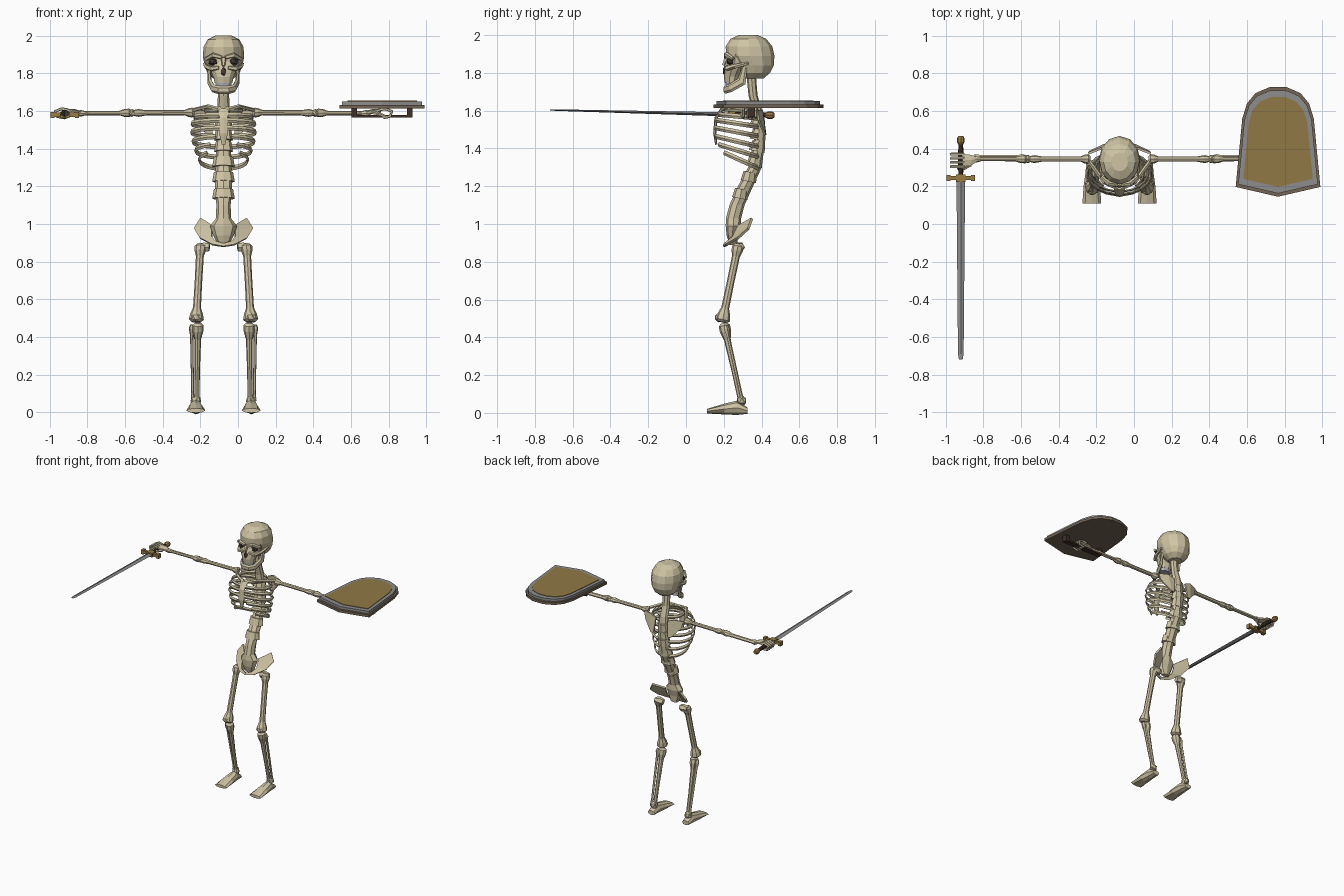
import bpy, bmesh
from math import sin, cos, pi, radians
from mathutils import Vector

if "Cube" in bpy.data.objects:
    bpy.data.objects.remove(bpy.data.objects["Cube"])

MID = -0.077                      # x of the body's own centre line
SIDES = ((1, "left"), (-1, "right"))
X, Y, Z = Vector((1, 0, 0)), Vector((0, 1, 0)), Vector((0, 0, 1))


def material(name, r, g, b):
    mat = bpy.data.materials.new(name)
    mat.use_nodes = True
    mat.diffuse_color = (r, g, b, 1)
    mat.node_tree.nodes["Principled BSDF"].inputs["Base Color"].default_value = (r, g, b, 1)
    return mat


BONE = material("aged bone", 0.62, 0.55, 0.37)
HOLLOW = material("dark hollow", 0.06, 0.05, 0.04)
TEETH = material("grey teeth", 0.42, 0.42, 0.46)
STEEL = material("steel", 0.27, 0.27, 0.27)
BRASS = material("brass", 0.32, 0.2, 0.06)
GOLD = material("shield field", 0.28, 0.19, 0.06)
WOOD = material("shield wood", 0.17, 0.13, 0.09)
GRIP = material("dark leather", 0.05, 0.03, 0.02)


def finish(name, bm, mat):
    bmesh.ops.recalc_face_normals(bm, faces=bm.faces)
    mesh = bpy.data.meshes.new(name)
    bm.to_mesh(mesh)
    bm.free()
    mesh.materials.append(mat)
    obj = bpy.data.objects.new(name, mesh)
    bpy.context.collection.objects.link(obj)
    return obj


def tube(name, pts, radii, mat=BONE, sides=7, ref=Y, axis=None):
    """Skin elliptical rings along a path; radii are (along ref, across ref)."""
    bm = bmesh.new()
    pts = [Vector(p) for p in pts]
    if not isinstance(radii, list):
        radii = [radii] * len(pts)
    rings = []
    for i, p in enumerate(pts):
        t = axis or (pts[min(i + 1, len(pts) - 1)] - pts[max(i - 1, 0)]).normalized()
        u = (ref - t * ref.dot(t)).normalized()
        v = t.cross(u)
        a, b = radii[i] if isinstance(radii[i], tuple) else (radii[i], radii[i])
        rings.append([bm.verts.new(p + u * a * cos(2 * pi * k / sides) + v * b * sin(2 * pi * k / sides))
                      for k in range(sides)])
    for r, q in zip(rings, rings[1:]):
        for k in range(sides):
            bm.faces.new((r[k], r[k - 1], q[k - 1], q[k]))
    bm.faces.new(rings[0])
    bm.faces.new(rings[-1])
    return finish(name, bm, mat)


def bone(name, a, b, profile, ref=Y, sides=8, mat=BONE):
    """Straight bone from a to b; profile lists (fraction, radius)."""
    a, b = Vector(a), Vector(b)
    return tube(name, [a.lerp(b, f) for f, r in profile], [r for f, r in profile], mat, sides, ref)


def stack(name, rows, mat=BONE, sides=12):
    """Level rings given as (z, front y, back y, half width)."""
    return tube(name, [(MID, (f + k) / 2, z) for z, f, k, w in rows],
                [((k - f) / 2, w) for z, f, k, w in rows], mat, sides, Y, Z)


def strip(name, edge_a, edge_b, thick):
    """Thin curved plate between two edges."""
    bm = bmesh.new()
    a, b = [[bm.verts.new(p) for p in e] for e in (edge_a, edge_b)]
    for i in range(len(a) - 1):
        bm.faces.new((a[i], a[i + 1], b[i + 1], b[i]))
    obj = finish(name, bm, BONE)
    mod = obj.modifiers.new("thickness", "SOLIDIFY")
    mod.thickness, mod.offset = thick, 0
    return obj


def box(name, centre, size, mat):
    bm = bmesh.new()
    bmesh.ops.create_cube(bm, size=1)
    bmesh.ops.scale(bm, vec=size, verts=bm.verts)
    bmesh.ops.translate(bm, vec=centre, verts=bm.verts)
    return finish(name, bm, mat)


def ball(name, centre, size, mat):
    bm = bmesh.new()
    bmesh.ops.create_icosphere(bm, subdivisions=1, radius=1)
    bmesh.ops.scale(bm, vec=size, verts=bm.verts)
    bmesh.ops.translate(bm, vec=centre, verts=bm.verts)
    return finish(name, bm, mat)


def at(s, *pts):
    """Points measured outward from the body centre line."""
    return [(MID + s * x, y, z) for x, y, z in pts]


# Skull
stack("cranium", [(2, .28, .38, .045), (1.98, .235, .425, .085), (1.94, .21, .457, .106),
                  (1.89, .212, .468, .11), (1.84, .25, .465, .1), (1.8, .28, .445, .085), (1.77, .31, .41, .05)])
stack("upper_jaw", [(1.9, .22, .34, .09), (1.86, .22, .33, .086), (1.82, .205, .31, .075),
                    (1.78, .2, .29, .055), (1.75, .205, .28, .05)], sides=10)
stack("teeth", [(1.755, .207, .28, .046), (1.725, .21, .28, .046)], TEETH, 10)
half_jaw = [(.078, .31, 1.83), (.074, .295, 1.755), (.055, .235, 1.72), (.025, .208, 1.712)]
tube("lower_jaw", at(1, *half_jaw) + at(-1, *half_jaw[::-1]),
     [(.014, .008), (.026, .01), (.022, .012), (.022, .012)] + [(.022, .012), (.022, .012), (.026, .01), (.014, .008)],
     ref=Z, sides=6)
ball("nose_hollow", (MID, .205, 1.81), (.016, .012, .026), HOLLOW)
tube("nose_bridge", at(1, (0, .215, 1.88), (0, .198, 1.84)), [.014, .009], sides=5)
for s, side in SIDES:
    ball(side + "_eye_socket", at(s, (.055, .237, 1.862))[0], (.027, .024, .024), HOLLOW)
    tube(side + "_brow", at(s, (.01, .208, 1.885), (.055, .213, 1.897), (.095, .25, 1.875)), [.01, .014, .01], sides=5)
    tube(side + "_cheekbone", at(s, (.025, .21, 1.83), (.065, .217, 1.825), (.092, .26, 1.835), (.1, .33, 1.85)),
         [.01, .015, .012, .009], sides=5)

# Spine, with (z, y, depth, half width)
column = [(1.79, .345, .025, .03), (1.68, .355, .024, .03), (1.6, .378, .026, .034), (1.45, .39, .03, .04),
          (1.3, .365, .036, .042), (1.2, .315, .04, .045), (1.1, .27, .04, .038), (1.03, .252, .04, .04),
          (.99, .25, .04, .072), (.94, .245, .03, .055), (.89, .25, .02, .03)]
tube("spine", [(MID, y, z) for z, y, a, b in column], [(a, b) for z, y, a, b in column], sides=8, axis=Z)
for i, (z, y) in enumerate(((1.53, .385), (1.47, .388), (1.41, .385), (1.33, .37), (1.25, .34), (1.16, .295))):
    w = .06 if i > 2 else .05
    tube(f"vertebra_{i + 1}", [(MID, y, z + .025), (MID, y - .01, z - .025)], [(.035, w * .85), (.042, w)], sides=8)

# Rib cage, with (back z, front z, half width, front y, end angle)
ribs = [(1.6, 1.61, .1, .2, 172), (1.56, 1.58, .155, .172, 174), (1.515, 1.55, .17, .158, 175),
        (1.465, 1.51, .172, .153, 174), (1.41, 1.465, .165, .153, 166), (1.355, 1.425, .15, .16, 152),
        (1.295, 1.39, .13, .175, 138)]
for s, side in SIDES:
    for i, (zb, zf, w, front, end) in enumerate(ribs):
        path = []
        for k in range(10):
            t = radians(8 + (end - 8) * k / 9)
            f = (1 - cos(t)) / 2
            path += at(s, (w * sin(t), .385 + (front - .385) * f, zb + (zf - zb) * f))
        tube(f"{side}_rib_{i + 1}", path, (.013, .006), sides=4, ref=Z)
    tube(side + "_collarbone", at(s, (.01, .19, 1.605), (.08, .22, 1.625), (.16, .33, 1.605)), .011, sides=5, ref=Z)
    strip(side + "_shoulder_blade", at(s, (.05, .405, 1.585), (.1, .4, 1.605), (.165, .375, 1.6)),
          at(s, (.06, .42, 1.47), (.085, .418, 1.47), (.155, .385, 1.55)), .012)
tube("breastbone", [(MID, .19, 1.61), (MID, .158, 1.56), (MID, .152, 1.48), (MID, .16, 1.42)],
     [(.008, .034), (.008, .024), (.008, .026), (.006, .01)], sides=6)

# Pelvis and legs
shaft = [(0, .016), (.03, .03), (.09, .03), (.16, .021), (.5, .02), (.82, .021), (.9, .034), (.97, .04), (1, .025)]
shin = [(0, .016), (.03, .03), (.1, .03), (.2, .018), (.6, .014), (.9, .014), (.95, .022), (1, .018)]
thin = [(0, .008), (.05, .015), (.15, .009), (.9, .008), (1, .012)]
for s, side in SIDES:
    strip(side + "_hip_wing",
          at(s, (.12, .35, 1.03), (.155, .33, .975), (.125, .275, .925), (.06, .215, .89), (0, .2, .88)),
          at(s, (.055, .28, .99), (.06, .265, .96), (.06, .25, .93), (.04, .22, .905), (0, .207, .895)), .014)
    hip, knee = at(s, (.122, .278, .895), (.145, .192, .48))
    bone(side + "_thigh_bone", hip, knee, shaft)
    bone(side + "_hip_joint", *at(s, (.075, .28, .875), (.14, .29, .88)), [(0, .022), (.4, .028), (1, .018)], sides=6)
    ball(side + "_kneecap", at(s, (.145, .17, .505))[0], (.025, .018, .026), BONE)
    bone(side + "_shin_bone", *at(s, (.136, .2, .475), (.142, .295, .04)), shin)
    bone(side + "_calf_bone", *at(s, (.17, .21, .465), (.163, .3, .06)), thin, sides=5)
    ball(side + "_ankle", at(s, (.148, .295, .065))[0], (.03, .028, .028), BONE)
    tube(side + "_foot", at(s, (.147, .325, .012), (.147, .27, .027), (.147, .2, .02), (.147, .11, .009)),
         [(.017, .03), (.038, .034), (.028, .044), (.012, .05)], sides=4 + 4, ref=Z, axis=Y)

# Arms, straight out to the sides
upper = [(0, .016), (.03, .026), (.09, .024), (.16, .014), (.8, .014), (.93, .021), (1, .016)]
lower = [(0, .014), (.04, .023), (.13, .021), (.22, .012), (.85, .011), (.94, .018), (1, .014)]
for s, side in SIDES:
    bone(side + "_upper_arm", *at(s, (.155, .345, 1.592), (.475, .345, 1.59)), upper, Z)
    ball(side + "_elbow", at(s, (.487, .345, 1.59))[0], (.022, .024, .022), BONE)
    bone(side + "_forearm", *at(s, (.49, .345, 1.59), (.775, .345, 1.588)), lower, Z)
    bone(side + "_forearm_strut", *at(s, (.5, .357, 1.588), (.77, .36, 1.586)), thin, Z, 5)
    tube(side + "_palm", at(s, (.765, .345, 1.59), (.79, .34, 1.598), (.835, .338, 1.603)),
         [(.013, .018), (.012, .032), (.01, .04)], ref=Z, sides=6)
    for k in range(4):
        y = .305 + k * .022
        tube(f"{side}_finger_{k + 1}", at(s, (.825, y, 1.606), (.86, y, 1.612), (.895, y, 1.598),
                                          (.885, y, 1.572), (.85, y, 1.565)), .0085, sides=5, ref=Y)
    tube(side + "_thumb", at(s, (.79, .315, 1.592), (.825, .295, 1.585), (.86, .298, 1.57)), .009, sides=5, ref=Z)

# Sword in the right hand, pointing forward
HX = -.92
tube("sword_blade", [(HX, .24, 1.58), (HX, -.69, 1.603), (HX, -.72, 1.604)],
     [(.011, .023), (.004, .015), (.002, .01)], STEEL, 4, Z)
tube("sword_grip", [(HX, .25, 1.58), (HX, .34, 1.58), (HX, .43, 1.577)], [.012, .016, .012], GRIP, 8, Z)
tube("sword_pommel", [(HX, y, 1.576) for y in (.42, .435, .455, .468)], [.012, .02, .02, .012], BRASS, 8, Z)
box("sword_guard", (HX, .245, 1.58), (.14, .022, .022), BRASS)
box("sword_guard_centre", (HX, .243, 1.58), (.05, .04, .032), BRASS)
for s in (1, -1):
    box("sword_guard_end", (HX + s * .065, .245, 1.58), (.022, .032, .032), BRASS)

# Shield lying flat on the left forearm
SX, SY = .765, .435
half = [(.225, .197), (.19, .56), (.165, .64), (.12, .695), (.045, .727)]
outline = [(0, .145)] + half + [(-x, y) for x, y in half[::-1]]


def shield_layer(name, scale, low, high, mat):
    bm = bmesh.new()
    face = bm.faces.new([bm.verts.new((SX + x * scale, SY + (y - SY) * scale, low)) for x, y in outline])
    top = bmesh.ops.extrude_face_region(bm, geom=[face])["geom"]
    bmesh.ops.translate(bm, vec=Z * (high - low), verts=[v for v in top if isinstance(v, bmesh.types.BMVert)])
    if not any(len(f.verts) > 4 and f.calc_center_median().z < low + .001 for f in bm.faces):
        bm.faces.new([v for v in bm.verts if v.co.z < low + .001])
    return finish(name, bm, mat)


shield_layer("shield_board", 1, 1.613, 1.632, WOOD)
shield_layer("shield_rim", .94, 1.632, 1.651, STEEL)
shield_layer("shield_face", .82, 1.651, 1.655, GOLD)
box("shield_handle", (SX, .345, 1.572), (.325, .04, .012), GRIP)
for s in (1, -1):
    box("shield_handle_post", (SX + s * .148, .345, 1.592), (.03, .04, .044), GRIP)
